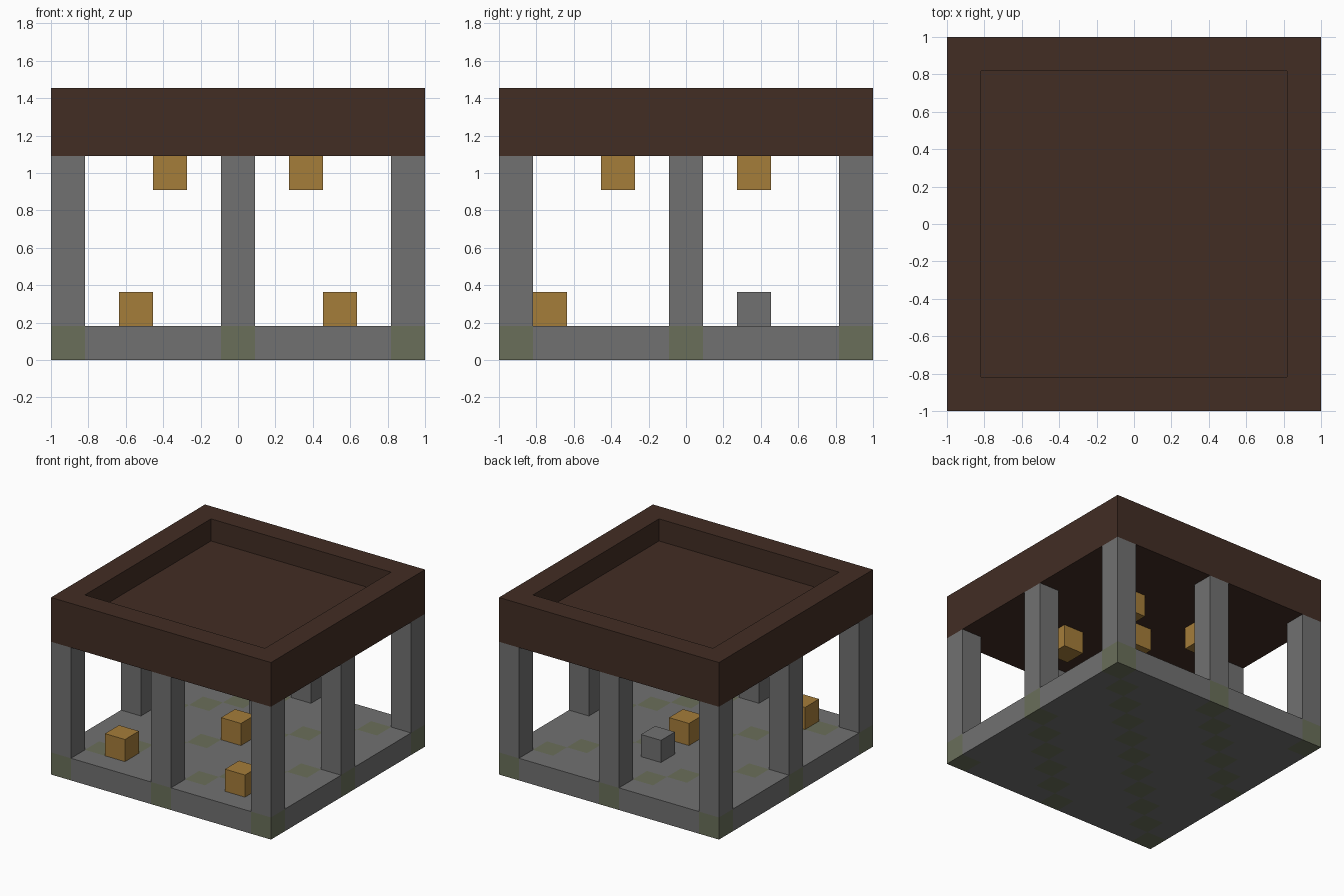
import bpy
import bmesh
from mathutils import Matrix, Vector

N = 11            # cells along each side
U = 2 / N         # size of one cell

if "Cube" in bpy.data.objects:
    bpy.data.objects.remove(bpy.data.objects["Cube"])


def material(name, rgb):
    linear = [((c / 255 + 0.055) / 1.055) ** 2.4 for c in rgb] + [1]
    mat = bpy.data.materials.new(name)
    mat.use_nodes = True
    mat.diffuse_color = linear
    bsdf = next(n for n in mat.node_tree.nodes if n.type == "BSDF_PRINCIPLED")
    bsdf.inputs["Base Color"].default_value = linear
    return mat


stone = material("grey stone", (113, 113, 113))
moss = material("mossy stone", (106, 111, 90))
wood = material("dark wood", (66, 45, 36))
gold = material("golden block", (165, 125, 58))


def finish(name, bm, *mats):
    bmesh.ops.recalc_face_normals(bm, faces=bm.faces)
    mesh = bpy.data.meshes.new(name)
    bm.to_mesh(mesh)
    bm.free()
    for mat in mats:
        mesh.materials.append(mat)
    obj = bpy.data.objects.new(name, mesh)
    bpy.context.collection.objects.link(obj)
    return obj


def cell_box(bm, i, j, k, height=1):
    """Box one cell wide, at cell i, j and starting at layer k."""
    centre = Vector((i - N / 2 + 0.5, j - N / 2 + 0.5, k + height / 2)) * U
    matrix = Matrix.Translation(centre) @ Matrix.Diagonal((U, U, U * height, 1))
    bmesh.ops.create_cube(bm, size=1, matrix=matrix)


def block(name, i, j, k, mat, height=1):
    bm = bmesh.new()
    cell_box(bm, i, j, k, height)
    return finish(name, bm, mat)


# Floor slab, with mossy cells in diagonal rows
bm = bmesh.new()
bmesh.ops.create_grid(bm, x_segments=N, y_segments=N, size=1)
top = bmesh.ops.extrude_face_region(bm, geom=bm.faces[:], use_keep_orig=True)["geom"]
bmesh.ops.translate(bm, vec=(0, 0, U),
                    verts=[v for v in top if isinstance(v, bmesh.types.BMVert)])
bmesh.ops.recalc_face_normals(bm, faces=bm.faces)
for face in bm.faces:
    inside = face.calc_center_median() - face.normal * U / 2
    i, j = int((inside.x + 1) / U), int((inside.y + 1) / U)
    face.material_index = int((i - j) % 5 == 0)
finish("floor_slab", bm, stone, moss)

# Pillars around the edge
for i in (0, 5, 10):
    for j in (0, 5, 10):
        if (i, j) != (5, 5):
            block(f"pillar_{i}_{j}", i, j, 1, stone, height=5)

# Flat roof with a raised rim
bm = bmesh.new()
bmesh.ops.create_cube(bm, size=2, matrix=Matrix.Translation((0, 0, 7 * U))
                      @ Matrix.Diagonal((1, 1, U, 1)))
lid = max(bm.faces, key=lambda f: f.calc_center_median().z)
bmesh.ops.inset_region(bm, faces=[lid], thickness=U, use_even_offset=True)
well = bmesh.ops.extrude_discrete_faces(bm, faces=[lid])["faces"][0]
bmesh.ops.translate(bm, vec=(0, 0, -U), verts=well.verts)
finish("roof", bm, wood)

# Blocks hanging under the roof
for i, j in ((3, 3), (3, 7), (5, 5), (7, 3), (7, 7)):
    block(f"hanging_block_{i}_{j}", i, j, 5, gold)

# Blocks standing on the floor
for i, j in ((2, 1), (8, 1), (5, 5)):
    block(f"floor_block_{i}_{j}", i, j, 1, gold)
block("stone_block", 5, 7, 1, stone)
